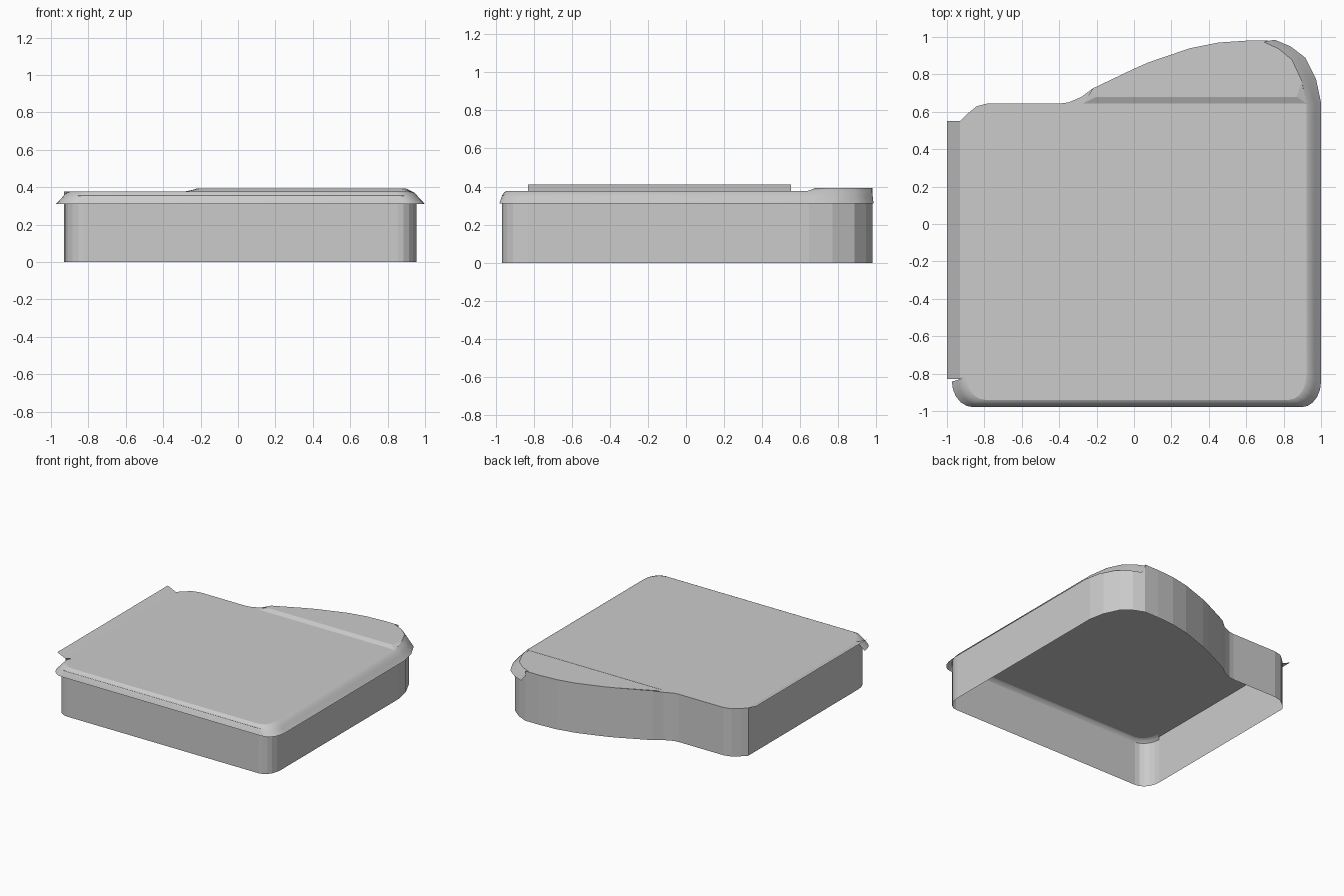
import bpy, bmesh, math

cube = bpy.data.objects.get("Cube")
if cube:
    bpy.data.objects.remove(cube, do_unlink=True)

LID, BUMP, MID, LIP = 0.378, 0.393, 0.355, 0.31

grey = bpy.data.materials.new("plain_grey")
grey.use_nodes = True
colour = (0.6, 0.6, 0.6, 1)
grey.diffuse_color = colour
grey.node_tree.nodes["Principled BSDF"].inputs["Base Color"].default_value = colour


def make(name, build, smooth=False):
    """Create one mesh object from a function that fills a bmesh."""
    bm = bmesh.new()
    build(bm)
    bmesh.ops.remove_doubles(bm, verts=bm.verts, dist=0.0005)
    mesh = bpy.data.meshes.new(name)
    bm.to_mesh(mesh)
    bm.free()
    mesh.materials.append(grey)
    obj = bpy.data.objects.new(name, mesh)
    bpy.context.collection.objects.link(obj)
    if smooth:
        bpy.ops.object.select_all(action="DESELECT")
        obj.select_set(True)
        bpy.context.view_layer.objects.active = obj
        bpy.ops.object.shade_smooth_by_angle(angle=math.radians(40))
    return obj


def face(bm, points):
    return bm.faces.new([bm.verts.new(p) for p in points])


def loft(bm, lower, upper):
    """Quads between two open paths with the same number of points."""
    for i in range(len(lower) - 1):
        face(bm, (lower[i], lower[i + 1], upper[i + 1], upper[i]))


def arc(cx, cy, rx, ry, start, steps=5):
    """Quarter ellipse running anticlockwise from a start angle."""
    angles = [math.radians(start + 90 * i / steps) for i in range(steps + 1)]
    return [(cx + rx * math.cos(a), cy + ry * math.sin(a)) for a in angles]


def lid_height(x, y):
    """Lid level, lifted over the rear bulge."""
    lift = max(0, min(1, (y - 0.645) / 0.035, (x + 0.28) / 0.07))
    return LID + (BUMP - LID) * lift


# Outline: the flared front and side, then the plain back
flared = arc(-0.82, -0.83, 0.11, 0.135, 180) + arc(0.855, -0.83, 0.1, 0.135, 270)
flared += [(0.955, 0.645), (0.93, 0.77), (0.875, 0.885), (0.8, 0.945), (0.72, 0.98)]
back = [(0.72, 0.98), (0.6, 0.98), (0.45, 0.97), (0.3, 0.94), (0.08, 0.865),
        (0, 0.83), (-0.22, 0.725), (-0.28, 0.68), (-0.35, 0.65), (-0.39, 0.645),
        (-0.78, 0.645), (-0.84, 0.63), (-0.89, 0.59), (-0.93, 0.55), (-0.93, -0.83)]


def ring(sx, sy, z=None):
    """Flared path scaled in plan, at a fixed level or at lid level."""
    out = []
    for x, y in flared:
        py = y * (sy if y < 0 else 1 + (sy - 1) * 0.3)
        out.append((x * sx, py, lid_height(x, y) if z is None else z))
    return out


inner = ring(0.965, 0.975)


# Side walls, open underneath
def walls(bm):
    loft(bm, ring(1, 1, 0), ring(1, 1, MID))
    loft(bm, [(x, y, 0) for x, y in back], [(x, y, lid_height(x, y)) for x, y in back])


make("side_walls", walls)


# Overhanging rounded rim
def rim(bm):
    rings = [ring(1.047, 1.015, LIP), ring(1.012, 1.004, MID - 0.01),
             ring(0.99, 0.99, MID + 0.015), inner]
    for lower, upper in zip(rings, rings[1:]):
        loft(bm, lower, upper)


make("lid_rim", rim, smooth=True)


# Flat lid
def lid(bm):
    face(bm, [(x, y, LID) for x, y, z in inner] + [(x, y, LID) for x, y in back])


make("lid_top", lid)


# Raised bulge at the back with its sloping front step
def bulge(bm):
    outline = [p for p in inner if p[1] > 0.66]
    outline += [(x, y, BUMP) for x, y in back if y > 0.7]
    left, right = (-0.2, 0.68, BUMP), (0.87, 0.68, BUMP)
    left_foot, right_foot = (-0.27, 0.645, LID), (0.92, 0.645, LID)
    face(bm, [left, right] + outline)
    face(bm, [left_foot, right_foot, right, left])
    face(bm, [right_foot, outline[0], right])
    face(bm, [left_foot, left, outline[-1]])


make("rear_bulge", bulge)


# Thin upturned flap along the side
def flap(bm):
    loft(bm, [(-1, -0.83, 0.41), (-1, 0.55, 0.41)],
         [(-0.93, -0.83, LID), (-0.93, 0.55, LID)])
    bmesh.ops.reverse_faces(bm, faces=bm.faces)
    bmesh.ops.recalc_face_normals(bm, faces=bm.faces)


make("side_flap", flap)
